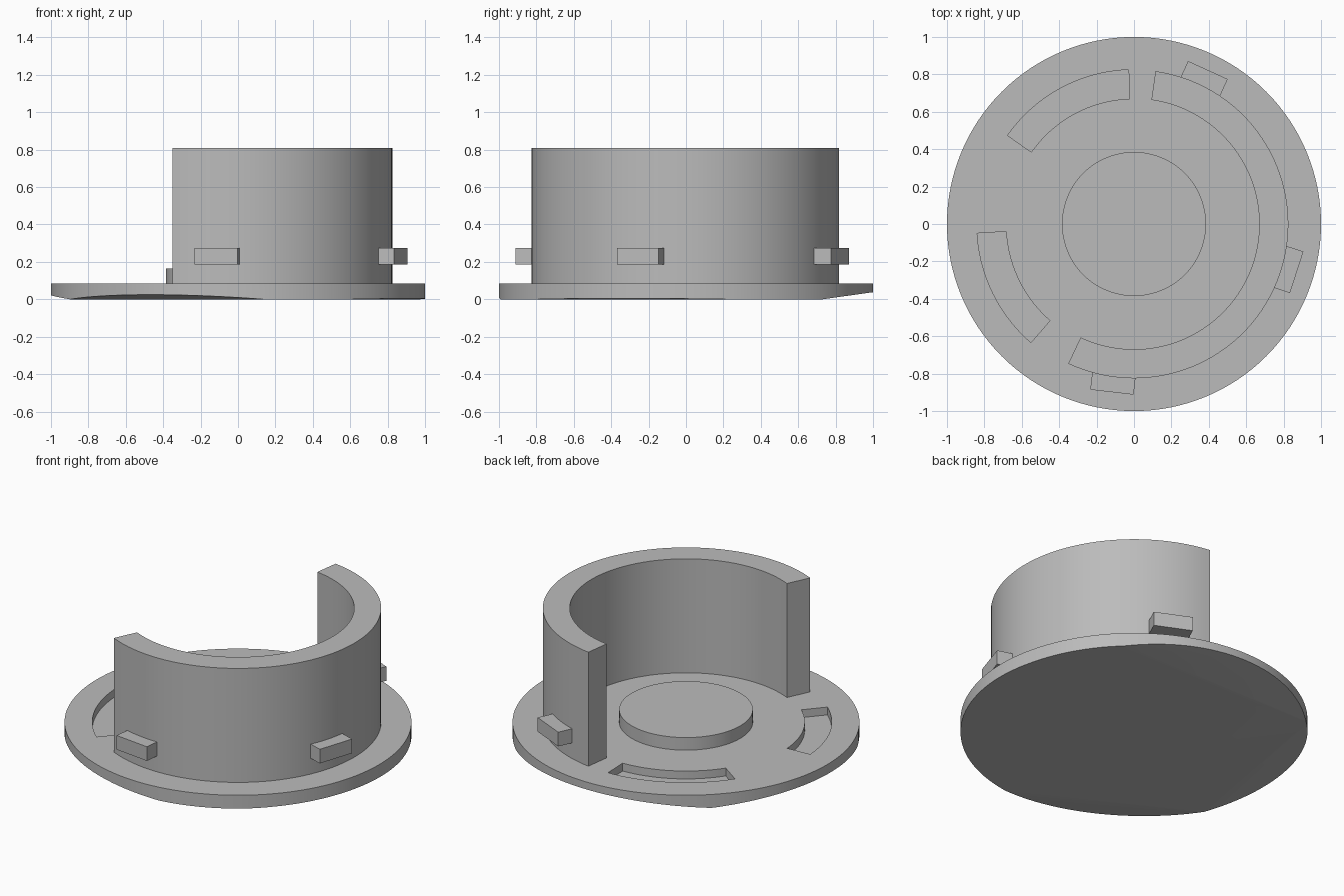
import bpy, bmesh
from math import radians, cos, sin
from mathutils import Vector, Matrix

default = bpy.data.objects.get("Cube")
if default:
    bpy.data.objects.remove(default)

grey = bpy.data.materials.new("plain_grey")
grey.use_nodes = True
colour = (0.5, 0.5, 0.5, 1)
grey.diffuse_color = colour
grey.node_tree.nodes["Principled BSDF"].inputs["Base Color"].default_value = colour


def finish(name, bm):
    bmesh.ops.recalc_face_normals(bm, faces=bm.faces)
    mesh = bpy.data.meshes.new(name)
    bm.to_mesh(mesh)
    bm.free()
    mesh.materials.append(grey)
    obj = bpy.data.objects.new(name, mesh)
    bpy.context.collection.objects.link(obj)
    return obj


def smooth(obj):
    bpy.ops.object.select_all(action="DESELECT")
    obj.select_set(True)
    bpy.context.view_layer.objects.active = obj
    bpy.ops.object.shade_smooth_by_angle(angle=radians(20))


def cylinder(radius, z0, z1):
    bm = bmesh.new()
    bmesh.ops.create_cone(bm, cap_ends=True, segments=128, radius1=radius, radius2=radius,
                          depth=z1 - z0, matrix=Matrix.Translation((0, 0, (z0 + z1) / 2)))
    return bm


def arc_block(name, inner, outer, start, end, z0, z1):
    """Ring sector: a rectangular section swept between two angles."""
    bm = bmesh.new()
    steps = max(8, int((end - start) / 2.5))
    rings = []
    for i in range(steps + 1):
        a = radians(start + (end - start) * i / steps)
        rings.append([bm.verts.new((r * cos(a), r * sin(a), z))
                      for r, z in ((inner, z0), (outer, z0), (outer, z1), (inner, z1))])
    for a, b in zip(rings, rings[1:]):
        for k in range(4):
            bm.faces.new((a[k], a[k - 1], b[k - 1], b[k]))
    bm.faces.new(rings[0])
    bm.faces.new(rings[-1])
    return finish(name, bm)


# Flange disc, with shallow sloping flats trimmed off its underside
bm = cylinder(1, 0, 0.085)
for angle, distance, slope in ((90, 0.73, 0.14), (170, 0.81, 0.13),
                               (242, 0.81, 0.13), (-20, 0.84, 0.03)):
    out = Vector((cos(radians(angle)), sin(radians(angle)), 0))
    bmesh.ops.bisect_plane(bm, geom=bm.verts[:] + bm.edges[:] + bm.faces[:], dist=1e-5,
                           plane_co=out * distance, plane_no=out * slope - Vector((0, 0, 1)),
                           clear_outer=True)
    bmesh.ops.holes_fill(bm, edges=[e for e in bm.edges if e.is_boundary], sides=0)
flange = finish("flange_disc", bm)

# Two curved slots recessed into the flange
for inner, outer, start, end in ((0.67, 0.825, 92, 145), (0.685, 0.84, 183.4, 229)):
    cutter = arc_block("slot_cutter", inner, outer, start, end, 0.035, 0.2)
    cutter.hide_render = True
    mod = flange.modifiers.new("slot", "BOOLEAN")
    mod.operation = "DIFFERENCE"
    mod.solver = "EXACT"
    mod.object = cutter
    bpy.context.view_layer.objects.active = flange
    bpy.ops.object.modifier_apply(modifier=mod.name)
    bpy.data.objects.remove(cutter)
smooth(flange)

# Round boss in the middle
smooth(finish("centre_boss", cylinder(0.385, 0.08, 0.165)))

# Tall open ring wall
smooth(arc_block("ring_wall", 0.67, 0.825, -115.2, 82, 0.08, 0.81))

# Three locking tabs, placed by the middle of their outer face
for i, (x, y, angle) in enumerate(((0.395, 0.823, 65.5), (0.87, -0.258, -18),
                                   (-0.118, -0.899, 263.4))):
    bm = bmesh.new()
    bmesh.ops.create_cube(bm, size=1)
    bmesh.ops.scale(bm, vec=(0.13, 0.233, 0.09), verts=bm.verts)
    bmesh.ops.translate(bm, vec=(-0.065, 0, 0.23), verts=bm.verts)
    bmesh.ops.transform(bm, verts=bm.verts, matrix=Matrix.Translation((x, y, 0))
                        @ Matrix.Rotation(radians(angle), 4, "Z"))
    finish(f"locking_tab_{i + 1}", bm)
